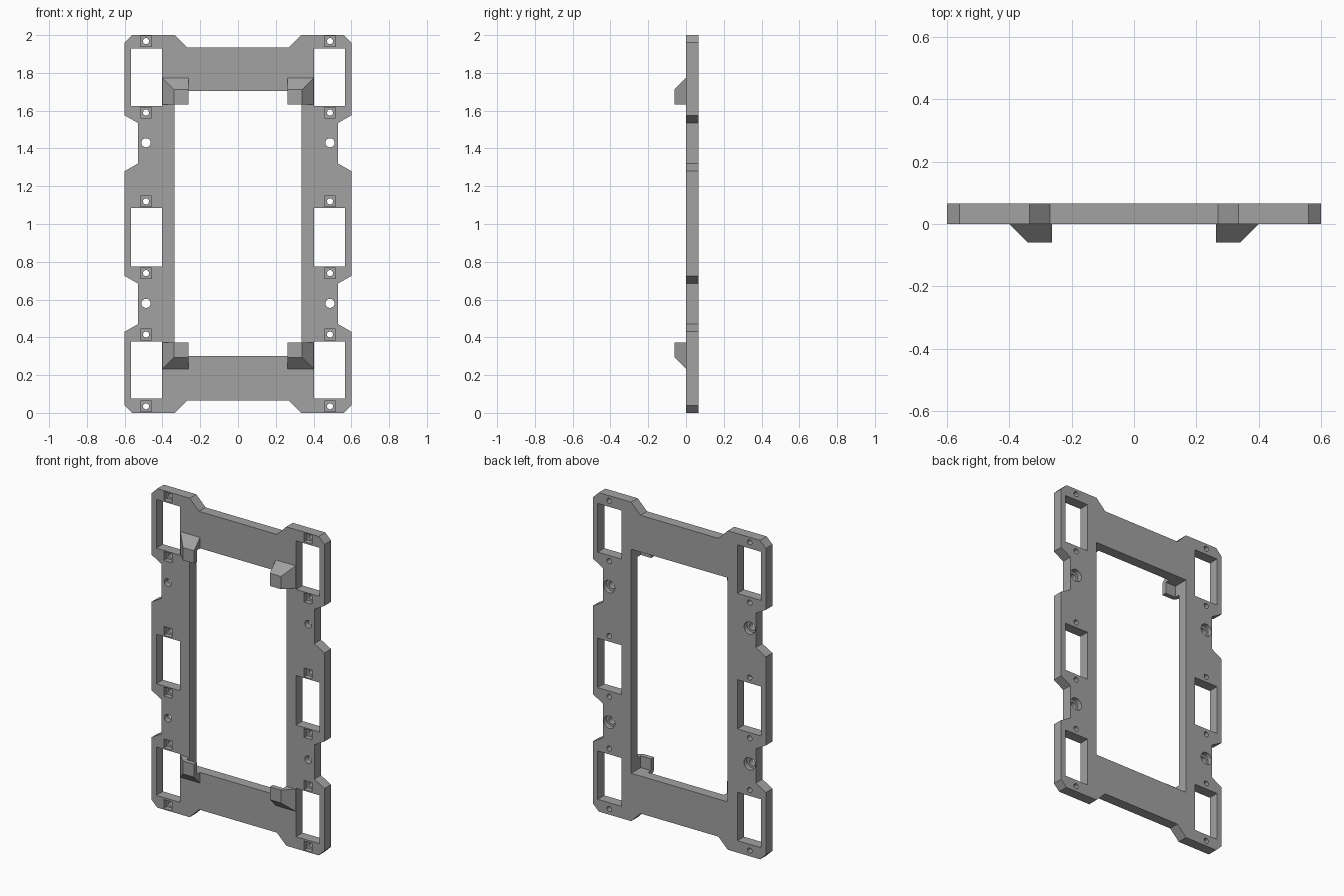
import bpy, bmesh, math
from mathutils import Matrix, Vector

default = bpy.data.objects.get("Cube")
if default:
    bpy.data.objects.remove(default, do_unlink=True)

grey = bpy.data.materials.new("matte_grey")
grey.use_nodes = True
grey.diffuse_color = (0.36, 0.36, 0.36, 1)
grey.node_tree.nodes["Principled BSDF"].inputs["Base Color"].default_value = (0.36, 0.36, 0.36, 1)

THICK = 0.065
HOLE_X = 0.487


def finish(bm, name):
    bmesh.ops.recalc_face_normals(bm, faces=bm.faces)
    mesh = bpy.data.meshes.new(name)
    bm.to_mesh(mesh)
    bm.free()
    mesh.materials.append(grey)
    obj = bpy.data.objects.new(name, mesh)
    bpy.context.collection.objects.link(obj)
    return obj


def add_box(bm, x0, x1, y0, y1, z0, z1):
    size = Vector((x1 - x0, y1 - y0, z1 - z0))
    mid = Vector((x0 + x1, y0 + y1, z0 + z1)) / 2
    bmesh.ops.create_cube(bm, size=1, matrix=Matrix.Translation(mid) @ Matrix.Diagonal(size).to_4x4())


def add_bore(bm, x, z, radius, y0, y1):
    turn = Matrix.Translation((x, (y0 + y1) / 2, z)) @ Matrix.Rotation(math.pi / 2, 4, "X")
    bmesh.ops.create_cone(bm, cap_ends=True, segments=32, radius1=radius, radius2=radius,
                          depth=y1 - y0, matrix=turn)


def cut(obj, cutter):
    mod = obj.modifiers.new("cut", "BOOLEAN")
    mod.operation = "DIFFERENCE"
    mod.solver = "EXACT"
    mod.object = cutter
    bpy.context.view_layer.objects.active = obj
    bpy.ops.object.modifier_apply(modifier=mod.name)
    bpy.data.objects.remove(cutter, do_unlink=True)


# Frame plate: half outline mirrored, then extruded through its thickness
half = [(0.27, 1.935), (0.335, 2), (0.56, 2), (0.6, 1.96), (0.6, 1.575), (0.53, 1.535),
        (0.53, 1.32), (0.6, 1.28), (0.6, 0.725), (0.53, 0.685), (0.53, 0.47), (0.6, 0.43),
        (0.6, 0.04), (0.56, 0), (0.335, 0), (0.27, 0.065)]
outline = half + [(-x, z) for x, z in reversed(half)]
bm = bmesh.new()
face = bm.faces.new([bm.verts.new((x, 0, z)) for x, z in outline])
ext = bmesh.ops.extrude_face_region(bm, geom=[face])
bmesh.ops.translate(bm, vec=(0, THICK, 0),
                    verts=[v for v in ext["geom"] if isinstance(v, bmesh.types.BMVert)])
frame = finish(bm, "frame_plate")

# Openings and holes that go right through
nut_heights = [0.035, 0.415, 0.74, 1.12, 1.59, 1.968]
bolt_heights = [0.58, 1.43]
bm = bmesh.new()
add_box(bm, -0.335, 0.335, -0.1, 0.2, 0.30, 1.705)
for side in (-1, 1):
    xa, xb = sorted((side * 0.402, side * 0.567))
    for low, high in ((0.075, 0.378), (0.775, 1.085), (1.625, 1.93)):
        add_box(bm, xa, xb, -0.1, 0.2, low, high)
    for z in nut_heights:
        add_bore(bm, side * HOLE_X, z, 0.016, -0.1, 0.2)
    for z in bolt_heights:
        add_bore(bm, side * HOLE_X, z, 0.024, -0.1, 0.2)
cut(frame, finish(bm, "through_cutter"))

# Square nut pockets on the front, round counterbores on the back
bm = bmesh.new()
for side in (-1, 1):
    x = side * HOLE_X
    for z in nut_heights:
        add_box(bm, x - 0.028, x + 0.028, -0.1, 0.03, z - 0.028, z + 0.028)
    for z in bolt_heights:
        add_bore(bm, x, z, 0.039, 0.035, 0.2)
cut(frame, finish(bm, "recess_cutter"))

# Corner clips: bevelled blocks with a step behind the lip
for side, side_name in ((1, "left"), (-1, "right")):
    for up, up_name in ((1, "upper"), (-1, "lower")):
        bm = bmesh.new()
        for y, reach_x, reach_z in ((0, 0.4, 0.77), (-0.06, 0.34, 0.71)):
            for x in (0.263, reach_x):
                for z in (0.63, reach_z):
                    bm.verts.new((side * x, y, 1.003 + up * z))
        bmesh.ops.convex_hull(bm, input=bm.verts)
        bmesh.ops.dissolve_limit(bm, angle_limit=0.01, verts=bm.verts, edges=bm.edges)
        clip = finish(bm, f"{up_name}_{side_name}_clip")
        bm = bmesh.new()
        add_box(bm, -0.335, 0.335, -0.03, 0.2, 0.30, 1.705)
        cut(clip, finish(bm, "step_cutter"))

# Smooth bores while keeping the edges crisp
bpy.ops.object.select_all(action="DESELECT")
frame.select_set(True)
bpy.context.view_layer.objects.active = frame
bpy.ops.object.shade_smooth_by_angle(angle=math.radians(30))
